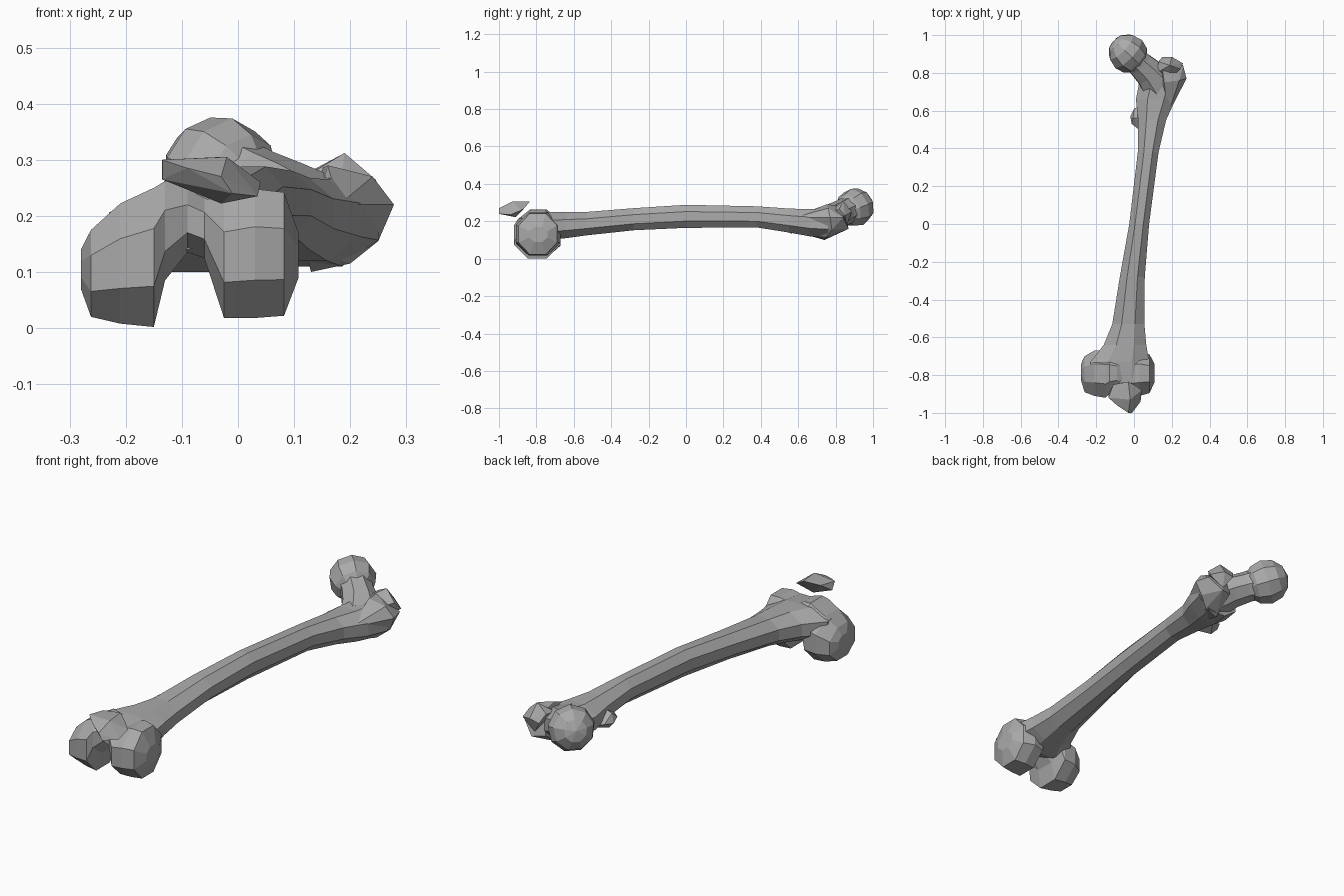
import bpy, bmesh
from math import sin, cos, pi
from mathutils import Vector

cube = bpy.data.objects.get("Cube")
if cube:
    bpy.data.objects.remove(cube)

bone = bpy.data.materials.new("bone_grey")
bone.use_nodes = True
bone.diffuse_color = (0.4, 0.4, 0.4, 1)
bone.node_tree.nodes["Principled BSDF"].inputs["Base Color"].default_value = (0.4, 0.4, 0.4, 1)


def finish(bm, name):
    bmesh.ops.recalc_face_normals(bm, faces=bm.faces)
    mesh = bpy.data.meshes.new(name)
    bm.to_mesh(mesh)
    bm.free()
    mesh.materials.append(bone)
    obj = bpy.data.objects.new(name, mesh)
    bpy.context.scene.collection.objects.link(obj)
    return obj


def loft(name, rings, place, sides=8):
    """Skin rounded sections given as (station, u min, u max, v min, v max)."""
    bm = bmesh.new()
    loops = []
    for t, u0, u1, v0, v1 in rings:
        loop = []
        for i in range(sides):
            a = 2 * pi * (i + 0.5) / sides
            u = (u0 + u1) / 2 + (u1 - u0) / 2 * cos(a) / cos(pi / sides)
            v = (v0 + v1) / 2 + (v1 - v0) / 2 * sin(a) / cos(pi / sides)
            loop.append(bm.verts.new(place(t, u, v)))
        loops.append(loop)
    for a, b in zip(loops, loops[1:]):
        for i in range(sides):
            j = (i + 1) % sides
            bm.faces.new((a[i], a[j], b[j], b[i]))
    bm.faces.new(loops[0])
    bm.faces.new(loops[-1])
    return finish(bm, name)


def hull(name, points):
    """Faceted lump wrapped around a few points."""
    bm = bmesh.new()
    for p in points:
        bm.verts.new(p)
    res = bmesh.ops.convex_hull(bm, input=bm.verts)
    loose = [g for g in set(res["geom_interior"] + res["geom_unused"])
             if isinstance(g, bmesh.types.BMVert)]
    bmesh.ops.delete(bm, geom=loose, context="VERTS")
    return finish(bm, name)


# Shaft, bowed upward and flaring at both ends
femur = loft("femur", [
    (-0.84, -0.22, 0.07, 0.14, 0.24), (-0.73, -0.23, 0.08, 0.10, 0.25),
    (-0.64, -0.16, 0.065, 0.11, 0.25), (-0.53, -0.115, 0.055, 0.125, 0.25),
    (-0.28, -0.075, 0.057, 0.152, 0.27), (0, -0.025, 0.08, 0.165, 0.288),
    (0.38, 0.02, 0.13, 0.167, 0.28), (0.55, 0.022, 0.17, 0.14, 0.268),
    (0.66, 0.01, 0.22, 0.12, 0.265), (0.76, 0.03, 0.25, 0.11, 0.27)],
    lambda t, u, v: (u, t, v))

# Twin condyles with the notch between them
condyles = loft("condyles", [
    (-0.28, -0.83, -0.74, 0.07, 0.14), (-0.262, -0.89, -0.70, 0.02, 0.175),
    (-0.21, -0.91, -0.67, 0.008, 0.222), (-0.15, -0.92, -0.67, 0.002, 0.25),
    (-0.13, -0.90, -0.68, 0.085, 0.262), (-0.09, -0.88, -0.70, 0.135, 0.255),
    (-0.06, -0.88, -0.70, 0.125, 0.24), (-0.025, -0.91, -0.68, 0.018, 0.235),
    (0.03, -0.91, -0.67, 0.018, 0.248), (0.082, -0.895, -0.69, 0.022, 0.242),
    (0.108, -0.84, -0.74, 0.09, 0.17)],
    lambda t, u, v: (t, u, v))

# Neck running from the trochanter up into the ball head
neck_start, neck_end = Vector((0.14, 0.74, 0.2)), Vector((-0.04, 0.91, 0.275))
axis = (neck_end - neck_start).normalized()
side = axis.cross(Vector((0, 0, 1))).normalized()
rise = side.cross(axis)
neck = loft("neck", [
    (0, -0.11, 0.09, -0.08, 0.07), (0.09, -0.075, 0.08, -0.065, 0.07),
    (0.16, -0.065, 0.07, -0.06, 0.07), (0.25, -0.07, 0.07, -0.07, 0.075)],
    lambda t, u, v: neck_start + axis * t + side * u + rise * v)

bm = bmesh.new()
bmesh.ops.create_uvsphere(bm, u_segments=9, v_segments=6, radius=0.104)
bmesh.ops.rotate(bm, verts=bm.verts, matrix=axis.to_track_quat("Z", "Y").to_matrix())
bmesh.ops.translate(bm, verts=bm.verts, vec=(-0.032, 0.903, 0.274))
head = finish(bm, "ball_head")

# Large outer trochanter and its tip, small inner trochanter
greater = hull("greater_trochanter", [
    (0.12, 0.60, 0.14), (0.18, 0.58, 0.22), (0.13, 0.74, 0.10), (0.20, 0.75, 0.115),
    (0.25, 0.78, 0.155), (0.278, 0.77, 0.22), (0.24, 0.76, 0.27), (0.16, 0.75, 0.29),
    (0.26, 0.84, 0.22), (0.20, 0.87, 0.16), (0.14, 0.85, 0.17), (0.15, 0.83, 0.285)])
tip = hull("trochanter_tip", [
    (0.13, 0.86, 0.28), (0.15, 0.885, 0.24), (0.20, 0.885, 0.25), (0.26, 0.85, 0.23),
    (0.245, 0.82, 0.265), (0.19, 0.84, 0.312), (0.12, 0.80, 0.27), (0.18, 0.76, 0.24),
    (0.19, 0.86, 0.18)])
lesser = hull("lesser_trochanter", [
    (-0.02, 0.57, 0.165), (-0.012, 0.53, 0.18), (0.0, 0.61, 0.17), (0.01, 0.56, 0.135),
    (0.05, 0.48, 0.18), (0.07, 0.65, 0.15), (0.06, 0.56, 0.23), (-0.005, 0.56, 0.205)])

# Fuse the parts into one bone
for part in (condyles, neck, head, greater, tip, lesser):
    mod = femur.modifiers.new("join_" + part.name, "BOOLEAN")
    mod.operation, mod.solver, mod.object = "UNION", "EXACT", part
bpy.context.view_layer.update()
joined = bpy.data.meshes.new_from_object(
    femur.evaluated_get(bpy.context.evaluated_depsgraph_get()))
femur.modifiers.clear()
femur.data = joined
for part in (condyles, neck, head, greater, tip, lesser):
    bpy.data.objects.remove(part)

# Kneecap floating above the notch
hull("kneecap", [
    (-0.135, -0.90, 0.265), (-0.135, -0.92, 0.30), (-0.11, -0.85, 0.30),
    (-0.03, -0.835, 0.305), (0.015, -0.86, 0.275), (0.04, -0.88, 0.26),
    (0.035, -0.94, 0.235), (-0.01, -1.0, 0.24), (-0.03, -1.0, 0.27),
    (-0.03, -0.91, 0.222), (-0.09, -0.96, 0.285), (-0.02, -0.93, 0.305)])
